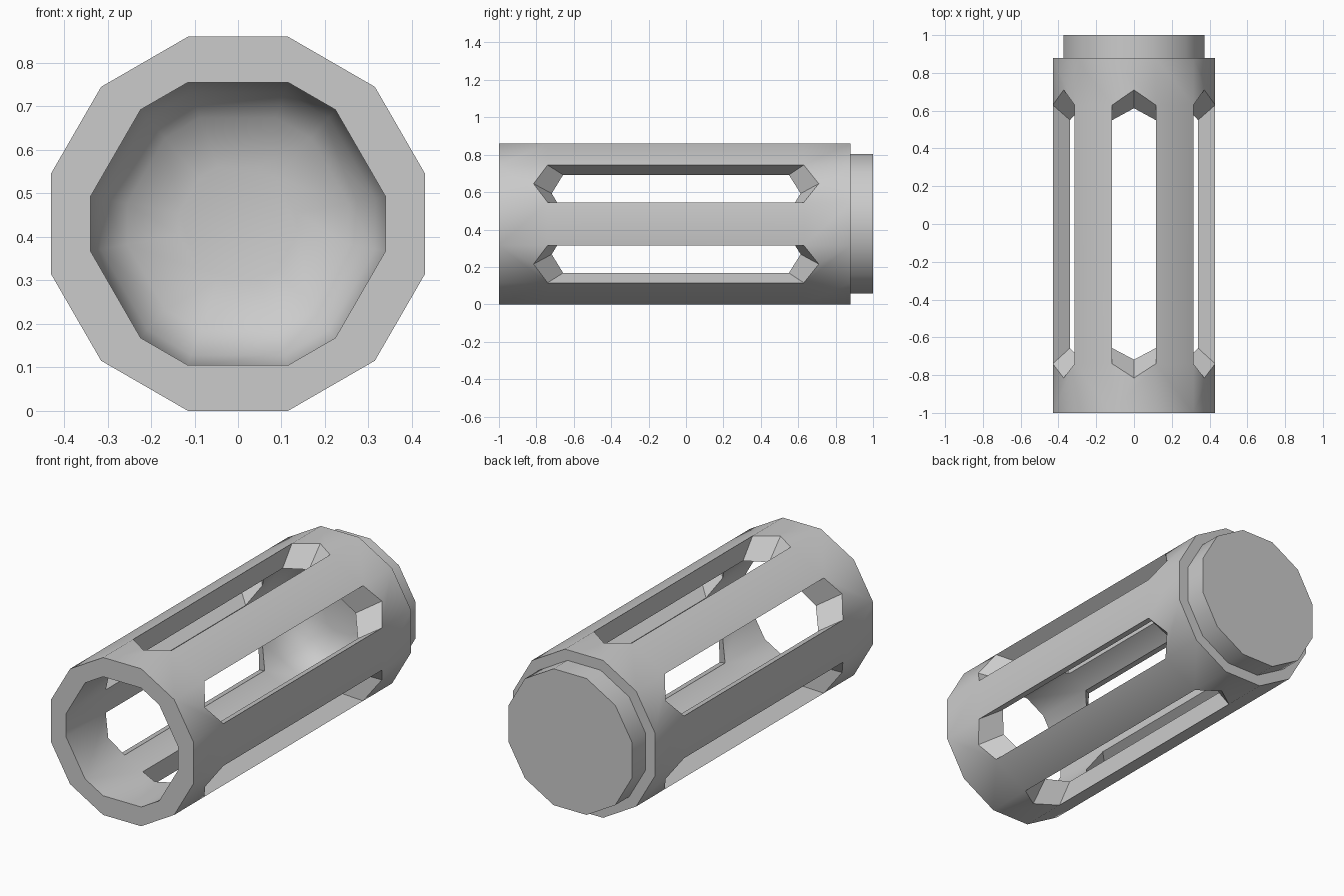
import bpy, bmesh, math

if "Cube" in bpy.data.objects:
    bpy.data.objects.remove(bpy.data.objects["Cube"])

W, ZC = 0.1152, 0.43          # half width of a slotted side, axis height
D_OUT, D_IN = 0.43, 0.325     # distance of outer / inner slotted sides from axis
FRONT, STEP, BACK = -1.0, 0.88, 1.0
DOME = 0.70                   # where the bore starts to close

bm = bmesh.new()


def pt(a, u, d, y, s=1.0):
    """Point on side facing angle a: u along the side, d from axis, s scale."""
    return (s * (d * math.cos(a) - u * math.sin(a)), y,
            ZC + s * (d * math.sin(a) + u * math.cos(a)))


def face(*pts):
    bm.faces.new([bm.verts.new(p) for p in pts])


def ring(d, y, s=1.0):
    """Twelve-sided section made from six slotted sides."""
    return [pt(math.radians(30 + 60 * k), u, d, y, s)
            for k in range(6) for u in (-W, W)]


def bridge(r1, r2):
    n = len(r1)
    for i in range(n):
        j = (i + 1) % n
        face(r1[i], r1[j], r2[j], r2[i])


def skin(d, slot, end):
    """Tube wall with six pointed slots; slot = (tip, shoulder, shoulder, tip)."""
    t0, s0, s1, t1 = slot
    for k in range(6):
        a, b = math.radians(30 + 60 * k), math.radians(90 + 60 * k)
        # notched panels in front of and behind the slot
        for y, s, t in ((FRONT, s0, t0), (end, s1, t1)):
            face(pt(a, -W, d, y), pt(a, W, d, y), pt(a, W, d, s),
                 pt(a, 0, d, t), pt(a, -W, d, s))
        # rib between neighbouring slots
        ys = (FRONT, s0, s1, end)
        for y1, y2 in zip(ys, ys[1:]):
            face(pt(a, W, d, y1), pt(b, -W, d, y1),
                 pt(b, -W, d, y2), pt(a, W, d, y2))


def slot_loop(a, d, slot):
    t0, s0, s1, t1 = slot
    return [pt(a, u, d, y) for u, y in
            ((0, t0), (W, s0), (W, s1), (0, t1), (-W, s1), (-W, s0))]


# outer and inner walls
slot_out = (-0.815, -0.74, 0.63, 0.71)
slot_in = (-0.718, -0.657, 0.55, 0.613)
skin(D_OUT, slot_out, STEP)
skin(D_IN, slot_in, DOME)

# slot side walls
for k in range(6):
    a = math.radians(30 + 60 * k)
    bridge(slot_loop(a, D_OUT, slot_out), slot_loop(a, D_IN, slot_in))

# front rim
bridge(ring(D_OUT, FRONT), ring(D_IN, FRONT))

# stepped back cap
cap = 0.3725 / D_OUT
bridge(ring(D_OUT, STEP), ring(D_OUT, STEP, cap))
bridge(ring(D_OUT, STEP, cap), ring(D_OUT, BACK, cap))
face(*ring(D_OUT, BACK, cap))

# rounded closed end of the bore
steps = ((DOME, 1.0), (0.80, 0.93), (0.87, 0.75), (0.90, 0.4))
for (y1, s1), (y2, s2) in zip(steps, steps[1:]):
    bridge(ring(D_IN, y1, s1), ring(D_IN, y2, s2))
face(*ring(D_IN, *steps[-1]))

bmesh.ops.remove_doubles(bm, verts=bm.verts, dist=0.0005)
bmesh.ops.recalc_face_normals(bm, faces=bm.faces)
mesh = bpy.data.meshes.new("slotted_tube")
bm.to_mesh(mesh)
bm.free()
tube = bpy.data.objects.new("slotted_tube", mesh)
bpy.context.collection.objects.link(tube)
bpy.context.view_layer.objects.active = tube
tube.select_set(True)
bpy.ops.object.shade_smooth_by_angle(angle=math.radians(40))
